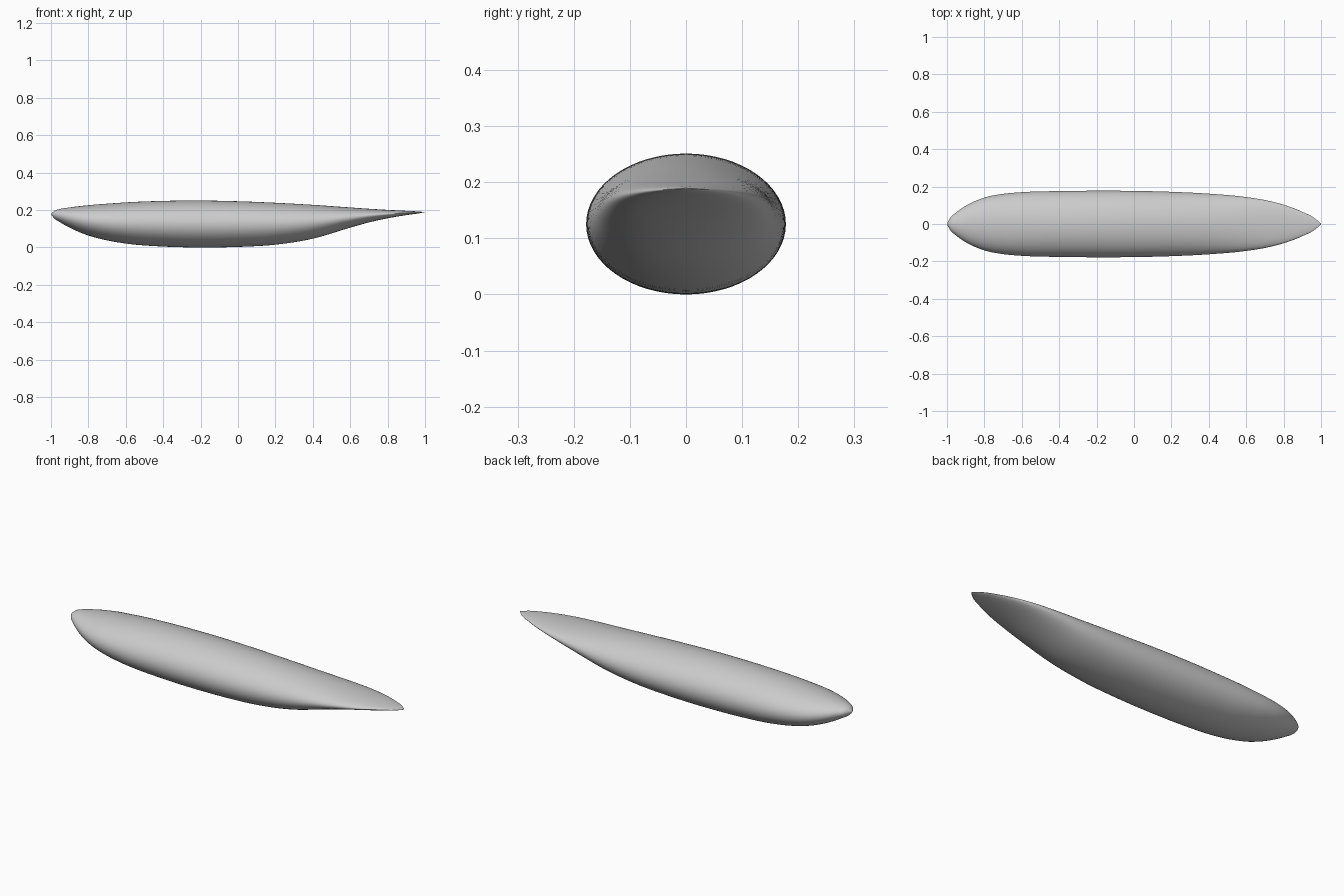
import bpy, bmesh, math
from mathutils import Vector

cube = bpy.data.objects.get("Cube")
if cube:
    bpy.data.objects.remove(cube)

# Stations along the body: x, top height, bottom height, half width
STATIONS = [
    (-1.0, .178, .178, 0), (-.985, .193, .158, .029), (-.95, .206, .134, .062),
    (-.9, .214, .106, .097), (-.8, .226, .064, .141), (-.7, .234, .038, .161),
    (-.6, .241, .021, .170), (-.4, .249, .005, .176), (-.2, .251, 0, .178),
    (0, .247, .003, .177), (.2, .239, .015, .172), (.4, .228, .047, .162),
    (.6, .214, .106, .144), (.7, .207, .134, .128), (.8, .201, .156, .103),
    (.9, .196, .173, .065), (.97, .192, .183, .028), (1.0, .189, .189, 0),
]
SIDES, STEPS = 64, 6


def smooth_stations(points, steps):
    """Pass a smooth spline with shape-preserving slopes through the stations."""
    pts = [Vector(p) for p in points]
    slopes = [(b - a) / (b[0] - a[0]) for a, b in zip(pts, pts[1:])]
    tangents = [slopes[0] * 1.3]
    for i in range(1, len(pts) - 1):
        h0, h1 = pts[i][0] - pts[i - 1][0], pts[i + 1][0] - pts[i][0]
        tangents.append((slopes[i - 1] * h1 + slopes[i] * h0) / (h0 + h1))
    tangents.append(slopes[-1] * 1.3)
    for i, (a, b) in enumerate(zip(pts, pts[1:])):
        h = b[0] - a[0]
        for k in range(steps):
            t = k / steps
            p = (a * (1 + 2 * t) * (1 - t) ** 2 + b * t * t * (3 - 2 * t)
                 + tangents[i] * h * t * (1 - t) ** 2
                 - tangents[i + 1] * h * t * t * (1 - t))
            p[0] = a[0] + h * t
            yield p
    yield pts[-1]


# Loft elliptical sections between the two pointed ends
bm = bmesh.new()
sections = list(smooth_stations(STATIONS, STEPS))
rings = []
for x, top, bottom, half in sections[1:-1]:
    ring = []
    for s in range(SIDES):
        a = math.tau * s / SIDES
        z = (top + bottom) / 2 + (top - bottom) / 2 * math.sin(a)
        ring.append(bm.verts.new((x, half * math.cos(a), z)))
    rings.append(ring)
nose = bm.verts.new((sections[0][0], 0, sections[0][1]))
tail = bm.verts.new((sections[-1][0], 0, sections[-1][1]))
for s in range(SIDES):
    n = (s + 1) % SIDES
    for a, b in zip(rings, rings[1:]):
        bm.faces.new((a[s], a[n], b[n], b[s]))
    bm.faces.new((nose, rings[0][n], rings[0][s]))
    bm.faces.new((tail, rings[-1][s], rings[-1][n]))
bmesh.ops.recalc_face_normals(bm, faces=bm.faces)
for f in bm.faces:
    f.smooth = True
mesh = bpy.data.meshes.new("fuselage")
bm.to_mesh(mesh)
bm.free()
body = bpy.data.objects.new("fuselage", mesh)
bpy.context.collection.objects.link(body)

# Plain grey finish
grey = bpy.data.materials.new("light_grey")
grey.use_nodes = True
color = (.6, .6, .6, 1)
grey.diffuse_color = color
grey.node_tree.nodes["Principled BSDF"].inputs["Base Color"].default_value = color
mesh.materials.append(grey)
